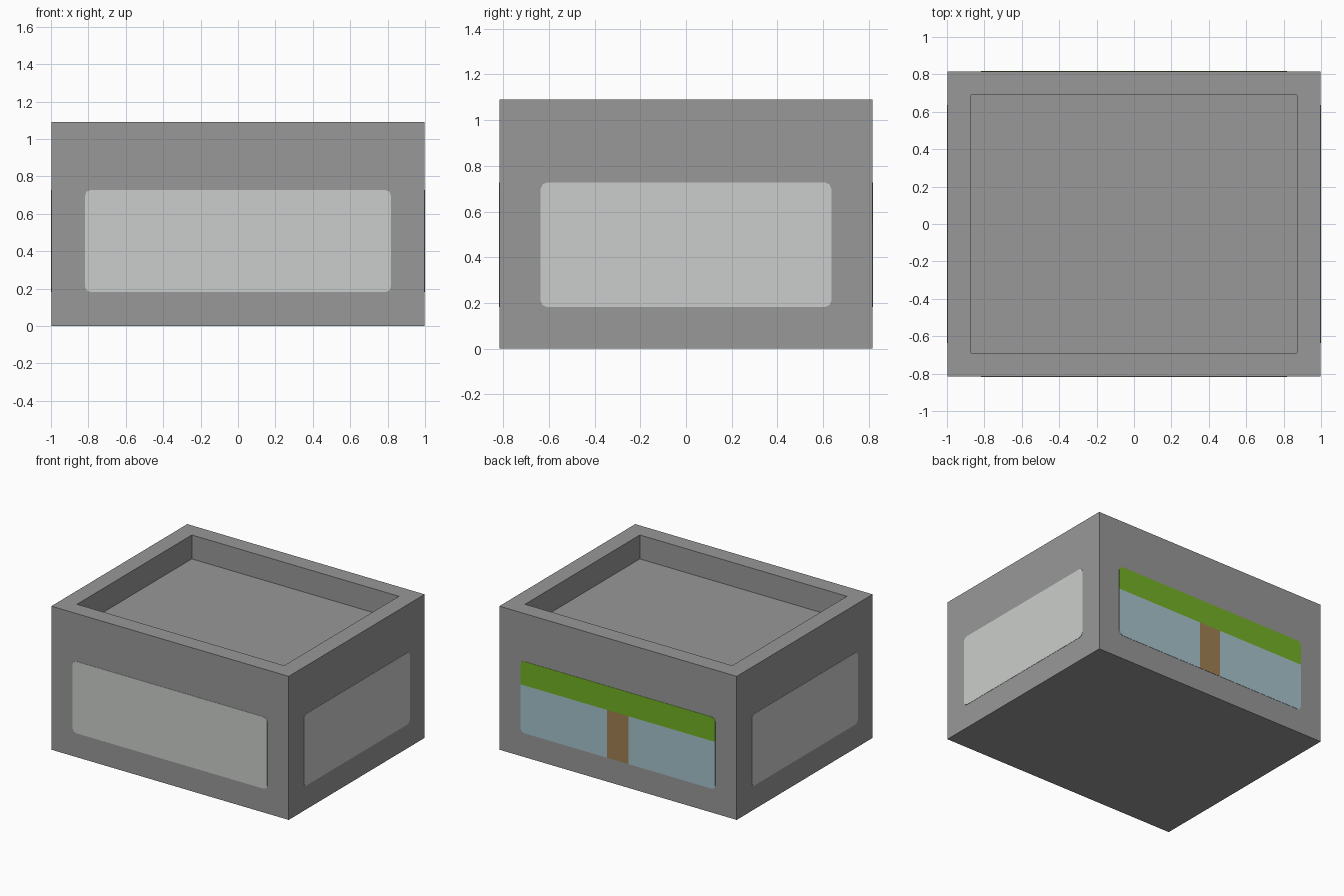
import bpy, bmesh
from mathutils import Matrix, Vector

cube = bpy.data.objects.get("Cube")
if cube:
    bpy.data.objects.remove(cube)

U = 2 / 11                      # module: the block is 11 x 9 x 6 modules
W, D, H = 11 * U, 9 * U, 6 * U
PROUD = 0.002                   # how far the panels stand out


def material(name, rgb):
    m = bpy.data.materials.new(name)
    m.use_nodes = True
    lin = [(c / 255 / 12.92) if c < 11 else ((c / 255 + 0.055) / 1.055) ** 2.4 for c in rgb]
    m.diffuse_color = (*lin, 1)
    bsdf = m.node_tree.nodes["Principled BSDF"]
    bsdf.inputs["Base Color"].default_value = (*lin, 1)
    bsdf.inputs["Roughness"].default_value = 0.8
    return m


stone = material("grey stone", (152, 152, 152))
pale = material("pale glass", (203, 206, 204))
green = material("awning green", (114, 176, 36))
blue = material("window blue", (166, 195, 203))
brown = material("door brown", (160, 128, 84))


def finish(bm, name, mats):
    bmesh.ops.recalc_face_normals(bm, faces=bm.faces)
    mesh = bpy.data.meshes.new(name)
    bm.to_mesh(mesh)
    bm.free()
    for m in mats:
        mesh.materials.append(m)
    obj = bpy.data.objects.new(name, mesh)
    bpy.context.collection.objects.link(obj)
    return obj


def box(size, centre):
    bm = bmesh.new()
    bmesh.ops.create_cube(bm, size=1, matrix=Matrix.Translation(centre) @ Matrix.Diagonal((*size, 1)))
    return bm


# Building block with a sunken roof behind a parapet
bm = box((W - 2 * PROUD, D - 2 * PROUD, H), (0, 0, H / 2))
roof = max(bm.faces, key=lambda f: f.calc_center_median().z)
bmesh.ops.inset_region(bm, faces=[roof], thickness=U - PROUD)
floor = bmesh.ops.extrude_face_region(bm, geom=[roof])["geom"]
bmesh.ops.translate(bm, vec=(0, 0, -U), verts=[v for v in floor if isinstance(v, bmesh.types.BMVert)])
if roof.is_valid:
    bmesh.ops.delete(bm, geom=[roof], context="FACES_ONLY")
finish(bm, "building_block", [stone])


def panel(axis, sign):
    """Thin plate with rounded corners on one wall (axis 0 = x, 1 = y)."""
    size = [W - 2 * U, D - 2 * U, 3 * U]
    size[axis] = 2 * PROUD
    centre = Vector((0, 0, 2.5 * U))
    centre[axis] = sign * ((W, D)[axis] / 2 - PROUD)
    bm = box(size, centre)
    corners = [e for e in bm.edges
               if abs((e.verts[0].co - e.verts[1].co)[axis]) > PROUD]
    bmesh.ops.bevel(bm, geom=corners, offset=0.03, segments=2, profile=0.5, affect="EDGES")
    return bm


# Plain panels on the front and both sides
for name, axis, sign in (("front_panel", 1, -1), ("left_panel", 0, 1), ("right_panel", 0, -1)):
    finish(panel(axis, sign), name, [pale])

# Back shopfront: awning stripe above two windows and a central door
bm = panel(1, 1)
awning_z, door_x = 3 * U, U / 2
for co, no in (((0, 0, awning_z), (0, 0, 1)), ((door_x, 0, 0), (1, 0, 0)), ((-door_x, 0, 0), (1, 0, 0))):
    bmesh.ops.bisect_plane(bm, geom=bm.verts[:] + bm.edges[:] + bm.faces[:], plane_co=co, plane_no=no)
for f in bm.faces:
    c = f.calc_center_median()
    f.material_index = 0 if c.z > awning_z else 2 if abs(c.x) < door_x else 1
finish(bm, "back_shopfront", [green, blue, brown])
